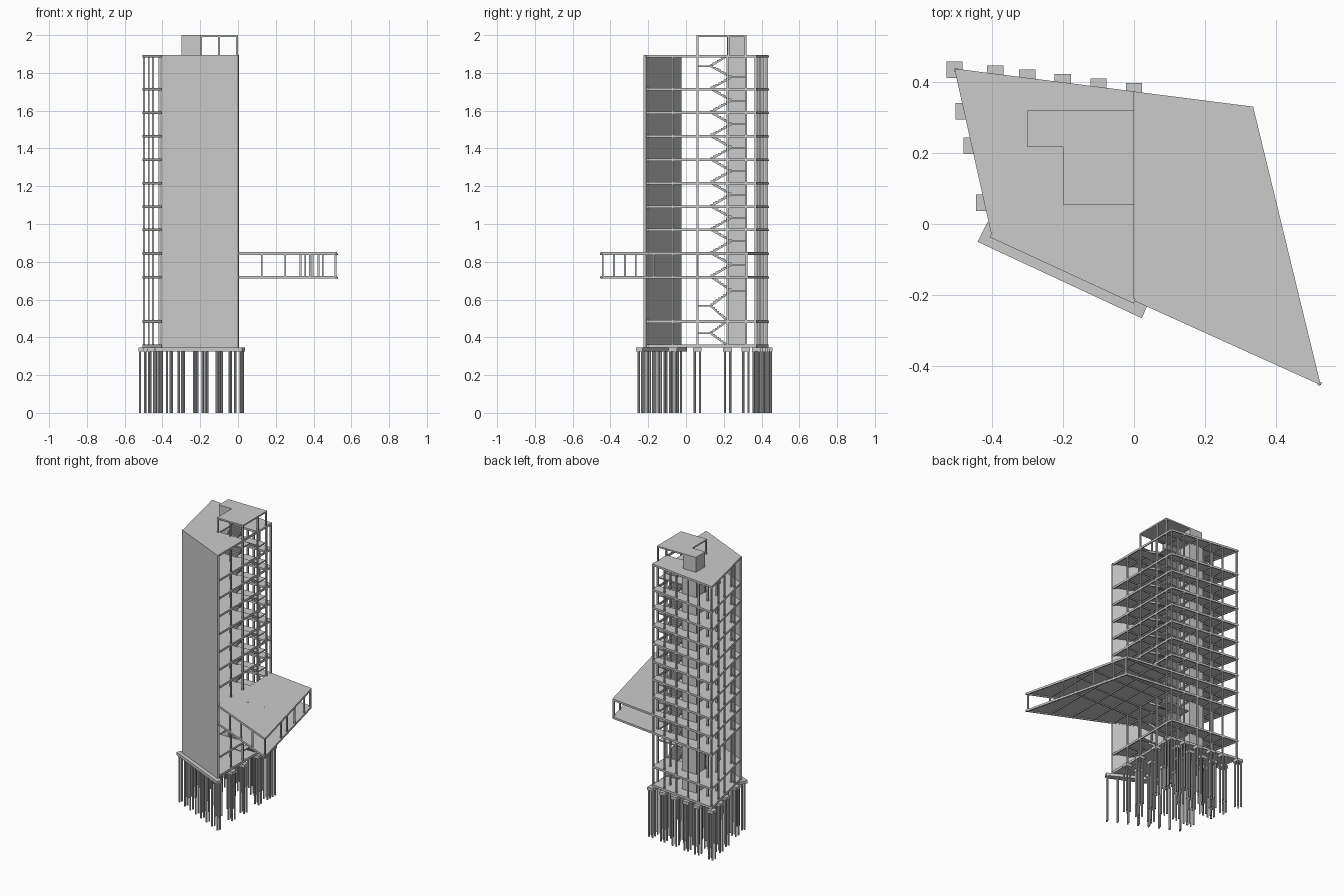
import bpy, bmesh, math

if "Cube" in bpy.data.objects:
    bpy.data.objects.remove(bpy.data.objects["Cube"])

# Plan outlines (counter-clockwise)
TOWER = [(-0.505, 0.437), (-0.4, -0.035), (0, -0.22), (0, 0.373)]
WIDE = [(-0.505, 0.437), (-0.4, -0.035), (0.525, -0.453), (0.335, 0.33)]
GRID_X = [-0.39, -0.3, -0.2, -0.1, 0, 0.125, 0.25, 0.38]
GRID_Y = [-0.07, 0.06, 0.22, 0.317]
LEVELS = [0.485, 0.72, 0.845, 0.97, 1.093, 1.217, 1.341, 1.465, 1.59, 1.715, 1.89]


def clip(poly, axis, lim, keep_less):
    """Keep the part of a convex polygon on one side of an axis line."""
    s = 1 if keep_less else -1
    out = []
    for p, q in zip(poly, poly[1:] + poly[:1]):
        dp, dq = s * (p[axis] - lim), s * (q[axis] - lim)
        if dp <= 0:
            out.append(p)
        if dp * dq < 0:
            t = dp / (dp - dq)
            out.append((p[0] + t * (q[0] - p[0]), p[1] + t * (q[1] - p[1])))
    return out


def subtract(poly, hole):
    """Pieces of a convex polygon left around a rectangular hole."""
    if not hole:
        return [poly]
    x0, x1, y0, y1 = hole
    parts = []
    for axis, lim, less in ((1, y0, True), (1, y1, False), (0, x0, True), (0, x1, False)):
        parts.append(clip(poly, axis, lim, less))
        poly = clip(poly, axis, lim, not less)
    return [p for p in parts if len(p) > 2]


def strip(poly, axis, c, w):
    return clip(clip(poly, axis, c - w, False), axis, c + w, True)


def band(p, q, w0, w1):
    """Strip along a line, from offset w0 to w1 on its left."""
    dx, dy = q[0] - p[0], q[1] - p[1]
    l = math.hypot(dx, dy)
    nx, ny = -dy / l, dx / l
    return [(a[0] + nx * w, a[1] + ny * w) for a, w in ((p, w0), (q, w0), (q, w1), (p, w1))]


def rect(x0, x1, y0, y1):
    return [(x0, y0), (x1, y0), (x1, y1), (x0, y1)]


def square(x, y, h):
    return rect(x - h, x + h, y - h, y + h)


def build(name, prisms, axis='z'):
    """One object from (outline, low, high) prisms."""
    bm = bmesh.new()
    for poly, a, b in prisms:
        if len(poly) < 3:
            continue
        rings = []
        for h in (a, b):
            rings.append([bm.verts.new((u, v, h) if axis == 'z' else (h, u, v)) for u, v in poly])
        n = len(poly)
        bm.faces.new(rings[0][::-1])
        bm.faces.new(rings[1])
        for i in range(n):
            j = (i + 1) % n
            bm.faces.new((rings[0][i], rings[0][j], rings[1][j], rings[1][i]))
    bmesh.ops.recalc_face_normals(bm, faces=bm.faces[:])
    me = bpy.data.meshes.new(name)
    bm.to_mesh(me)
    bm.free()
    ob = bpy.data.objects.new(name, me)
    bpy.context.collection.objects.link(ob)
    return ob


def edge_at(p, q, axis, v):
    t = (v - p[axis]) / (q[axis] - p[axis])
    return (p[0] + t * (q[0] - p[0]), p[1] + t * (q[1] - p[1]))


# Floors: thin slab with a beam grid and edge beams below, open at the stairs
for i, z in enumerate(LEVELS):
    plan = WIDE if z in (0.72, 0.845) else TOWER
    hole = (-0.192, -0.008, 0.07, 0.215) if i in (0, len(LEVELS) - 1) else (-0.192, -0.008, 0.13, 0.312)
    build(f"floor_slab_{i + 1}", [(p, z - 0.001, z + 0.006) for p in subtract(plan, hole)])
    beams = []
    for axis, grid in ((0, GRID_X), (1, GRID_Y)):
        for c in grid:
            s = strip(plan, axis, c, 0.004)
            if len(s) > 2:
                beams += subtract(s, hole)
    for p, q in zip(plan, plan[1:] + plan[:1]):
        beams.append(band(p, q, 0, 0.008))
    build(f"floor_beams_{i + 1}", [(p, z - 0.008, z - 0.001) for p in beams])
build("ground_slab", [(TOWER, 0.345, 0.361)])

# Blank front wall and lift shaft
build("front_wall", [(band((-0.405, -0.035), (0, -0.222), -0.002, 0.012), 0.345, 1.896)])
build("lift_shaft", [(rect(-0.3, -0.2, 0.218, 0.32), 0.361, 1.99)])

# Tower columns on the grid and along the slanted edges
A, D, C, B = TOWER
left = [edge_at(A, D, 1, y) for y in GRID_Y[1:]]
back = [edge_at(A, B, 0, x) for x in GRID_X[:5]]
nodes = [(x, y) for x in GRID_X[:5] for y in GRID_Y
         if (x, y) != (-0.1, 0.22) and not (y < 0 and x < -0.25)]
tower_nodes = nodes + [(x + 0.006, y) for x, y in left] + [(x, y - 0.006) for x, y in back] + [(-0.497, 0.43)]
build("tower_columns", [(square(x - (0.005 if x == 0 else 0), y, 0.005), 0.361, 1.885) for x, y in tower_nodes])

# Columns of the cantilevered storey
E, F = WIDE[2], WIDE[3]
wing = [(0.125, -0.07), (0.25, -0.07)]
wing += [(x, edge_at(D, E, 0, x)[1] + 0.006) for x in GRID_X[5:]]
wing += [(edge_at(E, F, 1, y)[0] - 0.006, y) for y in GRID_Y]
wing += [(0.516, -0.44), (0.331, 0.322), (0.449, -0.17)]
build("wing_columns", [(square(x, y, 0.0045), 0.715, 0.848 + (0.004 if i < 2 else 0))
                       for i, (x, y) in enumerate(wing)])

# Rooftop stair canopy and posts
build("roof_canopy", [(rect(-0.2, 0, 0.055, 0.32), 1.99, 2.0), (rect(-0.3, -0.2, 0.217, 0.32), 1.99, 2.0)])
build("canopy_posts", [(square(x, y, 0.005), 1.89, 1.99) for x, y in
                       ((-0.195, 0.06), (-0.1, 0.06), (-0.005, 0.06), (-0.005, 0.225), (-0.005, 0.315))])

# Stairs: a zigzag path of flights on alternating sides, landings between floors
path = [(0.22, 0.355), (0.13, 0.42), (0.22, 0.485), (0.13, 0.565), (0.24, 0.645), (0.13, 0.72)]
for z0, z1 in zip(LEVELS[1:-2], LEVELS[2:-1]):
    path += [(0.24, (z0 + z1) / 2), (0.13, z1)]
path += [(0.24, 1.775), (0.13, 1.835), (0.22, 1.89)]
flights, landings = [], []
STEPS = 8
for i, ((y0, z0), (y1, z1)) in enumerate(zip(path, path[1:])):
    prof = [(y0, z0 + 0.005)]
    for k in range(STEPS):
        y = y0 + (y1 - y0) * k / STEPS
        z = z0 + 0.005 + (z1 - z0) * (k + 1) / STEPS
        prof += [(y, z), (y0 + (y1 - y0) * (k + 1) / STEPS, z)]
    prof += [(y1, z1 - 0.005), (y0, z0 - 0.005)]
    x = -0.19 if i % 2 else -0.095
    flights.append((prof, x, x + 0.085))
    if z1 not in LEVELS:
        ys = (0.06, 0.13) if y1 < 0.2 else (0.24, 0.312)
        landings.append((rect(-0.192, -0.008, *ys), z1 - 0.003, z1 + 0.005))
build("stair_flights", flights, 'x')
build("stair_landings", landings)

# Foundations: pile caps with groups of four round piles, long cap under the wall
cap_nodes = [n for n in nodes if n[0] < 0.01] + left + back + [(-0.505, 0.434)]
caps = [(square(x, y, 0.023), 0.325, 0.345) for x, y in cap_nodes]
caps.append(([(-0.44, -0.05), (0.022, -0.265), (0.037, -0.23), (-0.412, 0.005)], 0.325, 0.345))
build("pile_caps", caps)
spots = [(x + dx, y + dy) for x, y in cap_nodes for dx in (-0.014, 0.014) for dy in (-0.014, 0.014)]
for k in range(8):
    t = k / 7
    for ox, oy in ((0, 0), (0.008, 0.018)):
        spots.append((-0.42 + 0.437 * t + ox, -0.044 - 0.206 * t + oy))
build("piles", [([(x + 0.006 * math.cos(a * math.pi / 4), y + 0.006 * math.sin(a * math.pi / 4))
                  for a in range(8)], 0, 0.325) for x, y in spots])
